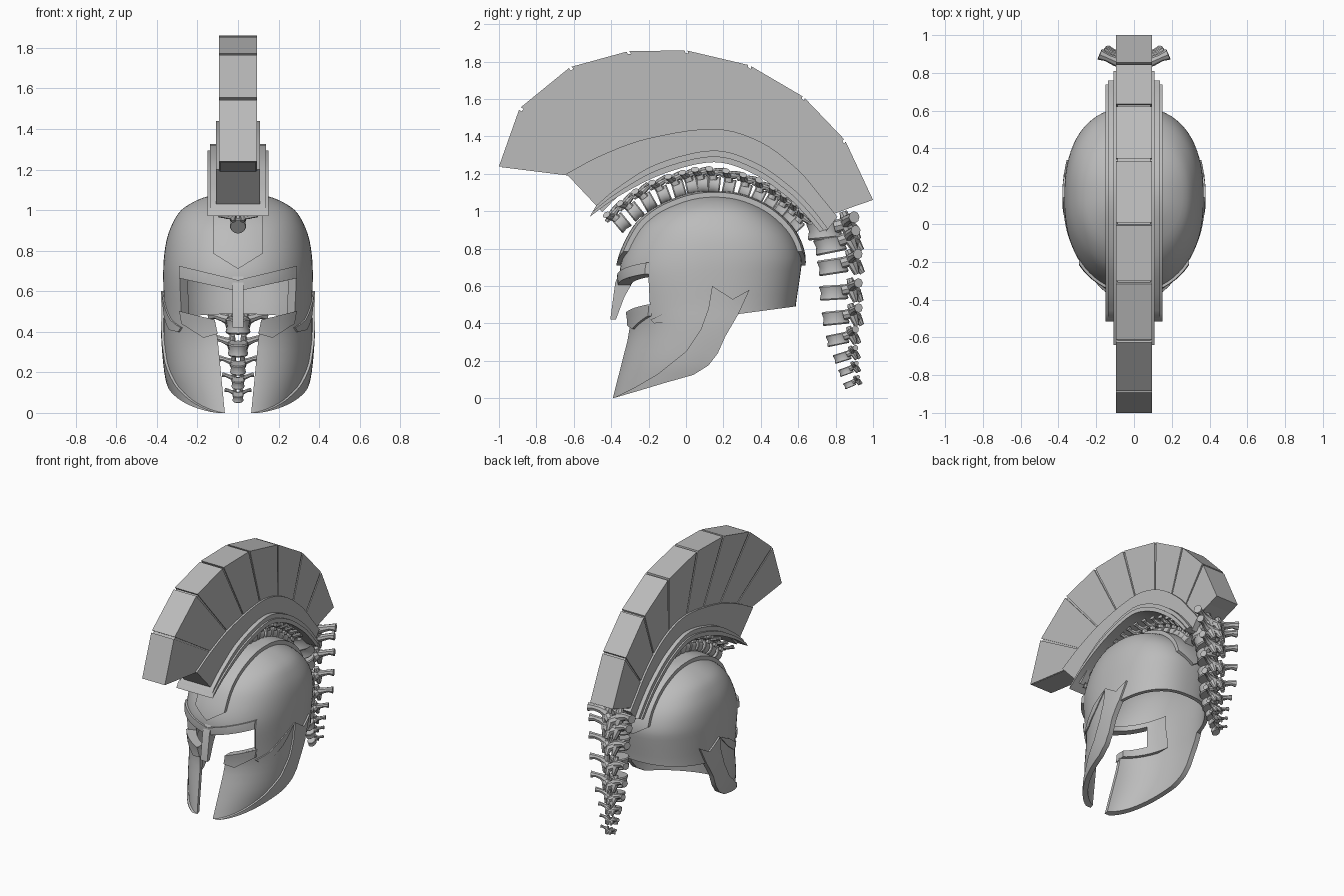
import bpy, bmesh, math
from mathutils import Vector, Matrix

if "Cube" in bpy.data.objects:
    bpy.data.objects.remove(bpy.data.objects["Cube"])

stone = bpy.data.materials.new("plain_grey")
stone.use_nodes = True
stone.diffuse_color = (0.5, 0.5, 0.5, 1)
bsdf = next(n for n in stone.node_tree.nodes if n.type == 'BSDF_PRINCIPLED')
bsdf.inputs["Base Color"].default_value = (0.5, 0.5, 0.5, 1)
parts = []


def finish(name, bm, keep=True):
    bmesh.ops.recalc_face_normals(bm, faces=bm.faces)
    mesh = bpy.data.meshes.new(name)
    bm.to_mesh(mesh)
    bm.free()
    mesh.materials.append(stone)
    ob = bpy.data.objects.new(name, mesh)
    bpy.context.collection.objects.link(ob)
    if keep:
        parts.append(ob)
    return ob


def bridge(bm, rings):
    """Join consecutive vertex rings with quads."""
    for a, b in zip(rings, rings[1:]):
        n = len(a)
        for i in range(n):
            bm.faces.new((a[i], a[(i + 1) % n], b[(i + 1) % n], b[i]))


def prism(name, poly, axis, lo, hi, poly2=None, keep=False):
    """Outline swept along x (outline is y,z) or along y (outline is x,z)."""
    bm = bmesh.new()
    rings = []
    for pts, d in ((poly, lo), (poly2 or poly, hi)):
        rings.append([bm.verts.new((d, u, v) if axis == 'x' else (u, d, v)) for u, v in pts])
    bridge(bm, rings)
    bm.faces.new(rings[0])
    bm.faces.new(rings[1])
    return finish(name, bm, keep)


def smooth_path(pts, steps):
    """Catmull-Rom points through a short list of points."""
    p = [Vector(q) for q in pts]
    p = [2 * p[0] - p[1]] + p + [2 * p[-1] - p[-2]]
    out = []
    for i in range(1, len(p) - 2):
        a, b, c, d = p[i - 1:i + 3]
        for k in range(steps):
            t = k / steps
            out.append(0.5 * (2 * b + (c - a) * t + (2 * a - 5 * b + 4 * c - d) * t * t
                              + (3 * b - a - 3 * c + d) * t ** 3))
    return out + [p[-2]]


# Helmet levels: height, half width, front y, back y
LEVELS = smooth_path([
    (-.1, .265, -.43, .58), (0, .297, -.40, .58), (.1, .328, -.375, .58), (.2, .352, -.35, .58),
    (.37, .367, -.315, .58), (.5, .366, -.335, .588), (.65, .369, -.355, .61), (.75, .367, -.34, .618),
    (.85, .353, -.295, .585), (.93, .325, -.24, .525), (1.0, .28, -.15, .44),
    (1.05, .2, -.04, .34), (1.075, .12, .04, .26), (1.083, .06, .09, .21)], 3)


def shell_ring(bm, level, off, n=72):
    z, a, front, back = level
    cy, ry = (front + back) / 2, (back - front) / 2 + off
    z += off * min(1, max(0, (z - .6) / .48))
    ring = []
    for i in range(n):
        t = 2 * math.pi * (i + .5) / n
        s, c = math.sin(t), math.cos(t)
        e = 2 / (2.4 if c > 0 else 2.2)
        ring.append(bm.verts.new((math.copysign(abs(s) ** e, s) * (a + off),
                                  cy + math.copysign(abs(c) ** e, c) * ry, z)))
    return ring


def shell(name, outer, inner, cuts):
    """Hollow helmet form, trimmed by a list of (operation, cutter)."""
    bm = bmesh.new()
    out = [shell_ring(bm, lv, outer) for lv in LEVELS]
    inn = [shell_ring(bm, lv, inner) for lv in LEVELS]
    bridge(bm, out)
    bridge(bm, inn)
    bridge(bm, [out[0], inn[0]])
    bm.faces.new(out[-1])
    bm.faces.new(inn[-1])
    ob = finish(name, bm)
    for op, cutter in cuts:
        cutter.hide_render = True
        mod = ob.modifiers.new("trim", 'BOOLEAN')
        mod.operation, mod.object, mod.solver = op, cutter, 'EXACT'
        bpy.context.view_layer.objects.active = ob
        bpy.ops.object.modifier_apply(modifier=mod.name)
        bpy.data.objects.remove(cutter)


def mirrored(half):
    return half + [(-x, z) for x, z in reversed(half) if x]


# Lower edge of cheek and neck, seen from the side
CHEEK_EDGE = [(-.39, 0), (-.27, .035), (-.12, .08), (.04, .125), (.12, .175), (.17, .24), (.21, .33), (.28, .45)]


def below_edge():
    return prism("cut_low", [(-1, -.3), (-1, 0)] + CHEEK_EDGE + [(.58, .49), (1, .51), (1, -.3)], 'x', -1, 1)


def face_gap():
    return prism("cut_face", mirrored([(.065, -.3), (.065, 0), (.1, .36), (.115, .47)]), 'y', -1, .0)


def eye_gap():
    def outline(x):
        side = [(x, .43 + .25 * x), (x, .6 + .22 * x)]
        return [(0, .43)] + side + [(0, .6)] + [(-u, v) for u, v in reversed(side)]
    return prism("cut_eyes", outline(.55), 'y', -.5, -.05, outline(.154))


# Helmet body and raised details that follow it
shell("helmet_shell", 0, -.025, [('DIFFERENCE', below_edge()), ('DIFFERENCE', face_gap()),
                                 ('DIFFERENCE', eye_gap())])
shell("eye_sockets", -.004, -.055, [
    ('INTERSECT', prism("socket", mirrored([(.08, .4), (.3, .44), (.3, .7), (.08, .66)]), 'y', -1, .0)),
    ('DIFFERENCE', face_gap()), ('DIFFERENCE', eye_gap())])
shell("crown_band", .022, -.012, [('INTERSECT', prism(
    "band", [(0, .71)] + mirrored([(.12, .785), (.12, 1.4)]), 'y', -1, 1))])
shell("brow_ridge", .014, -.02, [('INTERSECT', prism(
    "brow", [(0, .6), (.29, .664), (.29, .725), (0, .655), (-.29, .725), (-.29, .664)], 'y', -1, .0))])
flare = CHEEK_EDGE + [(.34, .58), (.25, .53), (.14, .6), (.12, .48), (.08, .37), (0, .25), (-.15, .13), (-.27, .06)]
shell("cheek_flares", .012, -.02, [('INTERSECT', prism("flare", flare, 'x', -1, 1)),
                                   ('DIFFERENCE', face_gap())])
swoop = [(-.17, .4), (-.08, .41), (.02, .48), (.14, .6), (.0, .53), (-.1, .46), (-.19, .42)]
shell("cheek_swoops", .007, -.02, [('INTERSECT', prism("swoop", swoop, 'x', -1, 1))])
for side, word in ((1, "left"), (-1, "right")):
    lid = [(.1, .39), (.17, .37), (.28, .44), (.29, .502), (.115, .459)]
    shell(word + "_lower_eye_rim", .011, -.02,
          [('INTERSECT', prism("lid", [(side * x, z) for x, z in lid], 'y', -1, .0))])
prism("nose_guard", [(-.405, .42), (-.375, .42), (-.33, .54), (-.28, .63), (-.28, .69),
                     (-.35, .68), (-.378, .62)], 'x', -.028, .028, keep=True)

# Crest holder: stepped bands between three arcs
TOP = smooth_path([(-.64, 1.2), (-.45, 1.3), (-.2, 1.39), (.15, 1.44), (.4, 1.37), (.6, 1.22), (.72, 1.08), (.81, .97)], 5)
RIM = smooth_path([(-.48, 1.03), (-.36, 1.13), (-.15, 1.255), (.15, 1.325), (.38, 1.255), (.56, 1.13), (.67, 1.02), (.76, .905)], 5)
LOW = smooth_path([(-.515, .97), (-.36, 1.08), (-.12, 1.2), (.15, 1.262), (.36, 1.2), (.53, 1.085), (.63, .99), (.715, .89)], 5)


def arc_band(name, lower, upper, t0, t1, half):
    bm = bmesh.new()
    rings = []
    for low, up in zip(lower, upper):
        a, b = low.lerp(up, t0), low.lerp(up, t1)
        rings.append([bm.verts.new((x, p[0], p[1])) for x, p in ((-half, a), (half, a), (half, b), (-half, b))])
    bridge(bm, rings)
    bm.faces.new(rings[0])
    bm.faces.new(rings[-1])
    finish(name, bm)


arc_band("crest_holder", RIM, TOP, -.2, 1, .108)
arc_band("crest_rim_upper", LOW, RIM, .3, 1, .138)
arc_band("crest_rim_lower", LOW, RIM, 0, .5, .15)

# Plume: wedge blocks over a slimmer core that shows in the grooves
TIPS = [(-1, 1.24), (-.89, 1.55), (-.62, 1.77), (-.31, 1.855), (0, 1.86), (.34, 1.78), (.63, 1.61), (.85, 1.38), (1, 1.06)]
ROOTS = [(-.62, 1.2), (-.45, 1.28), (-.26, 1.36), (-.06, 1.4), (.14, 1.42), (.35, 1.38), (.53, 1.28), (.69, 1.14), (.8, .98)]
hub = Vector((.1, .9))
tips = [Vector(p) for p in TIPS]
roots = [hub.lerp(Vector(p), .95) for p in ROOTS]
for i in range(8):
    g = .025
    a = tips[i].lerp(tips[i + 1], g if i else 0)
    b = tips[i + 1].lerp(tips[i], g if i < 7 else 0)
    c, d = roots[i + 1].lerp(roots[i], g), roots[i].lerp(roots[i + 1], g)
    prism("plume_block_%d" % (i + 1), [a, b, c, d], 'x', -.094, .094, keep=True)
prism("plume_core", [hub.lerp(p, .985) for p in tips] + roots[::-1], 'x', -.088, .088, keep=True)


# Vertebra: waisted body, arch and curved processes
def limb(bm, pts, radii, n=8):
    rings = []
    for i, p in enumerate(pts):
        along = Vector(pts[min(i + 1, len(pts) - 1)]) - Vector(pts[max(i - 1, 0)])
        m = along.to_track_quat('Z', 'Y').to_matrix()
        rings.append([bm.verts.new(Vector(p) + m @ Vector((math.cos(k * math.tau / n), math.sin(k * math.tau / n), 0)) * radii[i])
                      for k in range(n)])
    bridge(bm, rings)
    bm.faces.new(rings[0])
    bm.faces.new(rings[-1])


def vertebra(name, y, z, angle, s, stretch=1):
    bm = bmesh.new()
    limb(bm, [(0, 0, h) for h in (-.042, -.034, 0, .034, .042)], [.078, .085, .075, .085, .078], 16)
    for v in bm.verts:
        v.co.x *= .85
    for e in (1, -1):
        limb(bm, [(e * .04, .05, .01), (e * .045, .12, .02)], [.03, .03])
        limb(bm, [(e * .04, .125, -.06), (e * .045, .115, 0), (e * .04, .1, .075)], [.016, .032, .02])
        limb(bm, [(e * .04, .115, .01), (0, .14, -.01)], [.03, .028])
        limb(bm, [(e * .04, .11, .02), (e * .09, .115, .035), (e * .13, .135, .045), (e * .165, .15, .045)],
             [.034, .024, .02, .028])
    limb(bm, [(0, .125, 0), (0, .145, -.025), (0, .16, -.06)], [.032, .024, .015])
    m = Matrix.Translation((0, y, z)) @ Matrix.Rotation(angle, 4, 'X') @ Matrix.Diagonal((s, s, s * stretch, 1))
    bm.transform(m)
    finish(name, bm)


# Spine arch between helmet and crest
arch = smooth_path([(-.38, .91), (-.2, 1.05), (0, 1.125), (.15, 1.14), (.35, 1.09), (.5, 1.0), (.6, .9)], 5)
for i in range(15):
    k = i * 2 + 1
    t = arch[min(k + 1, len(arch) - 1)] - arch[k - 1]
    vertebra("arch_vertebra_%d" % (i + 1), arch[k][0], arch[k][1], math.atan2(t[0], -t[1]), .56, 1.4)

# Hanging tail of vertebrae
TAIL = [(.74, .9, .1, 1.1), (.77, .82, .2, 1), (.785, .705, .15, .95), (.79, .565, .06, .9), (.8, .43, .1, .85),
        (.81, .315, .2, .7), (.835, .22, .3, .55), (.855, .145, .35, .45), (.875, .075, .4, .38)]
for i, (y, z, a, s) in enumerate(TAIL):
    vertebra("tail_vertebra_%d" % (i + 1), y, z, a, s, 1.05)

# Smooth shading with crisp edges
for ob in parts:
    ob.select_set(True)
bpy.context.view_layer.objects.active = parts[0]
bpy.ops.object.shade_smooth_by_angle(angle=math.radians(32))
